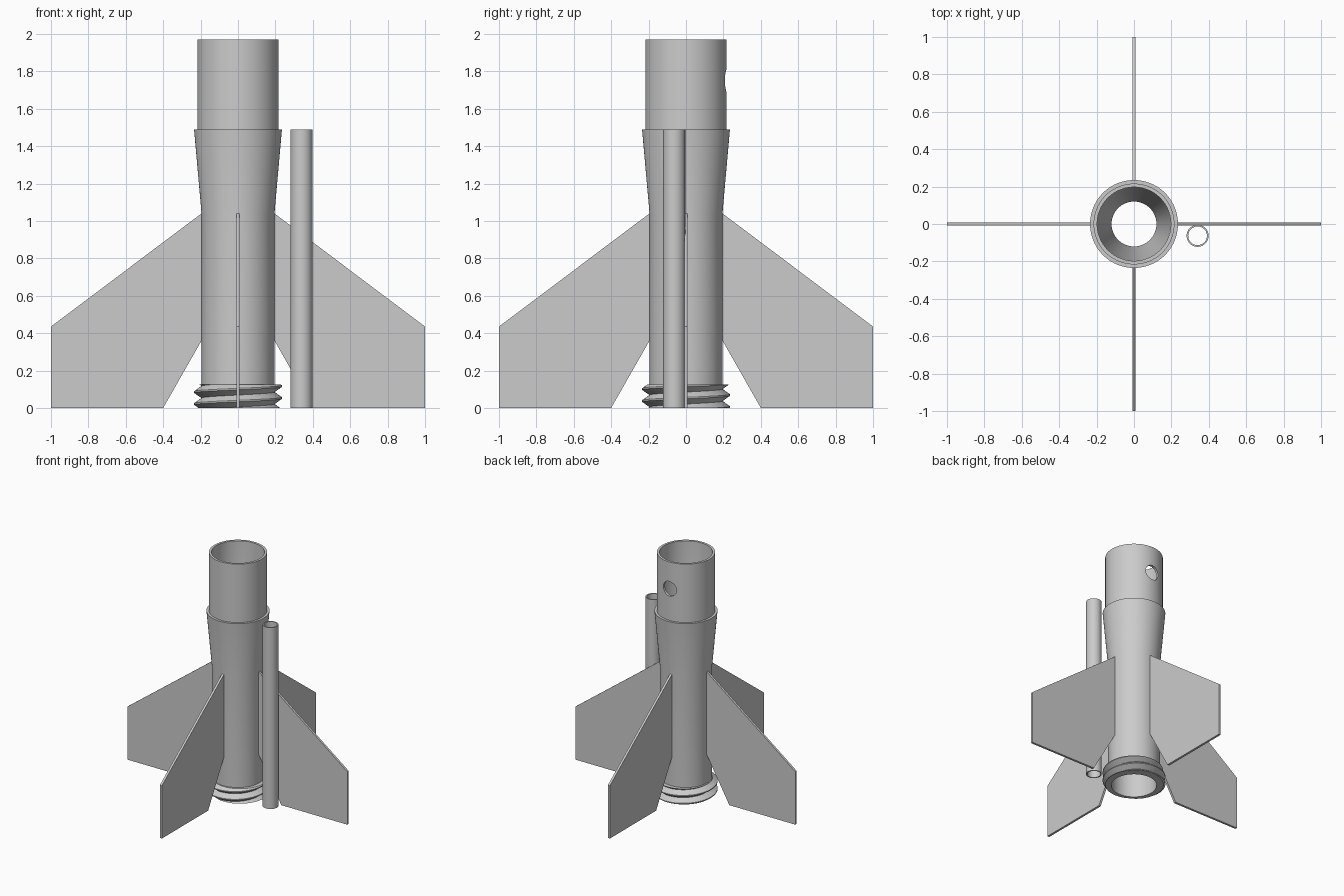
import bpy, bmesh, math
from mathutils import Matrix

cube = bpy.data.objects.get("Cube")
if cube:
    bpy.data.objects.remove(cube)

grey = bpy.data.materials.new("plain grey")
grey.use_nodes = True
colour = (0.6, 0.6, 0.6, 1)
grey.diffuse_color = colour
grey.node_tree.nodes["Principled BSDF"].inputs["Base Color"].default_value = colour

BODY_R, CREST_R, COLLAR_Z = 0.195, 0.235, 1.49


def finish(name, bm, smooth=True):
    bmesh.ops.remove_doubles(bm, verts=bm.verts, dist=1e-5)
    bmesh.ops.recalc_face_normals(bm, faces=bm.faces)
    mesh = bpy.data.meshes.new(name)
    bm.to_mesh(mesh)
    bm.free()
    mesh.materials.append(grey)
    obj = bpy.data.objects.new(name, mesh)
    bpy.context.collection.objects.link(obj)
    if smooth:
        bpy.ops.object.select_all(action='DESELECT')
        obj.select_set(True)
        bpy.context.view_layer.objects.active = obj
        bpy.ops.object.shade_smooth_by_angle(angle=math.radians(25))
    return obj


def loft(name, profile_at, steps):
    """Sweep a profile of (radius, z) points, which may vary with angle, around z."""
    bm = bmesh.new()
    columns = []
    for i in range(steps + 1):
        a = math.tau * i / steps
        columns.append([bm.verts.new((r * math.cos(a), r * math.sin(a), z))
                        for r, z in profile_at(a)])
    for left, right in zip(columns, columns[1:]):
        for k in range(len(left) - 1):
            bm.faces.new((left[k], right[k], right[k + 1], left[k + 1]))
    return finish(name, bm)


def tube_profile(points):
    return lambda a: points + points[:1]


# Hollow body: motor bore, flared transition, narrower nose socket
body = loft("body_tube", tube_profile([
    (0.17, 0), (BODY_R, 0), (BODY_R, 1.04), (CREST_R, COLLAR_Z),
    (0.216, COLLAR_Z), (0.216, 1.97), (0.197, 1.97), (0.197, COLLAR_Z),
    (0.12, 1.1), (0.12, 1.04), (0.17, 1.04)]), 96)

# Round vent hole through the rear wall of the socket
bm = bmesh.new()
bmesh.ops.create_cone(bm, cap_ends=True, segments=32, radius1=0.06, radius2=0.06, depth=0.2,
                      matrix=Matrix.Translation((0, 0.22, 1.75)) @ Matrix.Rotation(math.pi / 2, 4, 'X'))
cutter = finish("vent_cutter", bm, smooth=False)
cutter.hide_render = True
cutter.hide_set(True)
cut = body.modifiers.new("vent_hole", 'BOOLEAN')
cut.operation = 'DIFFERENCE'
cut.solver = 'EXACT'
cut.object = cutter

# Screw thread at the base, trimmed flat at both ends
PITCH, THREAD_TOP, FLAT = 0.064, 0.125, 0.004


def thread_profile(a):
    middle = 0.053 + PITCH * a / math.tau
    half = PITCH / 2

    def radius(z):
        d = abs((z - middle + half) % PITCH - half)
        return BODY_R + (CREST_R - BODY_R) * min(1, (half - d) / (half - FLAT))

    points = [(BODY_R, 0)]
    for turn in range(-3, 4):
        for offset in (-half, -FLAT, FLAT):
            z = min(max(middle + turn * PITCH + offset, 0), THREAD_TOP)
            points.append((radius(z), z))
    return points + [(BODY_R, THREAD_TOP)]


loft("screw_thread", thread_profile, 96)

# Four swept fins
outline = [(0.185, 1.04), (BODY_R, 1.04), (1, 0.435), (1, 0), (0.4, 0), (BODY_R, 0.36), (0.185, 0.36)]
for i, side in enumerate(("left", "back", "right", "front")):
    bm = bmesh.new()
    face = bm.faces.new([bm.verts.new((r, -0.009, z)) for r, z in outline])
    grown = bmesh.ops.extrude_face_region(bm, geom=[face])["geom"]
    bmesh.ops.translate(bm, vec=(0, 0.018, 0),
                        verts=[v for v in grown if isinstance(v, bmesh.types.BMVert)])
    bmesh.ops.rotate(bm, verts=bm.verts, matrix=Matrix.Rotation(i * math.pi / 2, 3, 'Z'))
    finish(side + "_fin", bm, smooth=False)

# Thin guide tube beside the left fin
guide = loft("guide_tube", tube_profile([
    (0.05, 0), (0.059, 0), (0.059, COLLAR_Z), (0.05, COLLAR_Z)]), 48)
guide.location = (0.34, -0.063, 0)
